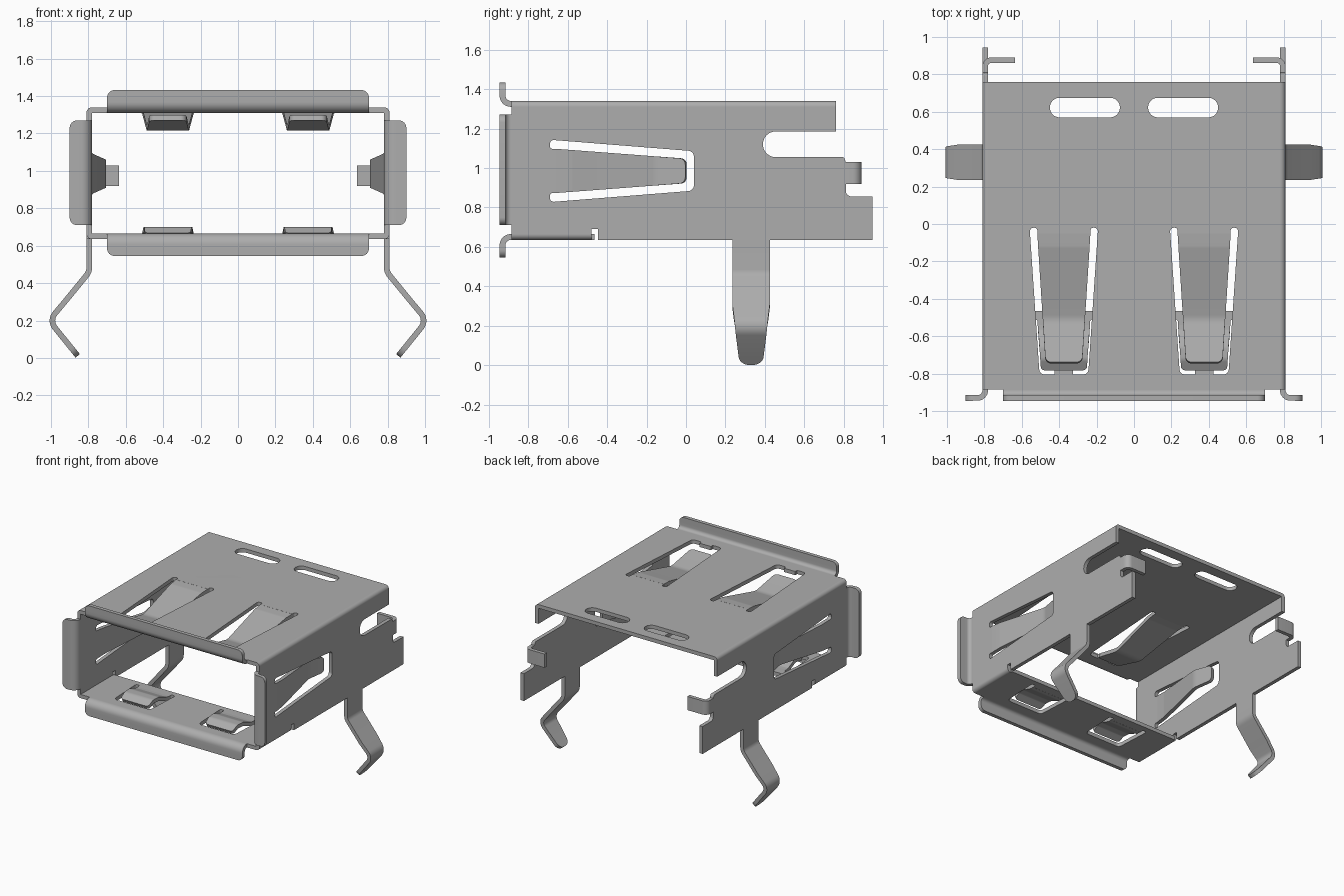
import bpy, bmesh, math
from mathutils import Vector

T = 0.03                      # sheet thickness
FRONT, BACK = -0.885, 0.76
MID = 0.985                   # height of the side spring

if "Cube" in bpy.data.objects:
    bpy.data.objects.remove(bpy.data.objects["Cube"])

steel = bpy.data.materials.new("steel grey")
steel.use_nodes = True
steel.diffuse_color = (0.42, 0.42, 0.42, 1)
steel.node_tree.nodes["Principled BSDF"].inputs["Base Color"].default_value = steel.diffuse_color


def finish(name, bm, mirror):
    bmesh.ops.remove_doubles(bm, verts=bm.verts, dist=1e-5)
    bmesh.ops.recalc_face_normals(bm, faces=bm.faces)
    mesh = bpy.data.meshes.new(name)
    bm.to_mesh(mesh)
    bm.free()
    mesh.materials.append(steel)
    mesh.polygons.foreach_set("use_smooth", [True] * len(mesh.polygons))
    mesh.set_sharp_from_angle(angle=math.radians(35))
    obj = bpy.data.objects.new(name, mesh)
    bpy.context.collection.objects.link(obj)
    if mirror:
        obj.modifiers.new("Mirror", 'MIRROR').use_mirror_merge = False
    return obj


def fillet(points, closed=True, steps=8):
    """Round each (u, v, radius) corner; a missing radius keeps it sharp."""
    out, n = [], len(points)
    for i, pt in enumerate(points):
        p = Vector(pt[:2])
        r = pt[2] if len(pt) > 2 else 0
        if r == 0 or (not closed and i in (0, n - 1)):
            out.append(p)
            continue
        e1 = Vector(points[i - 1][:2]) - p
        e2 = Vector(points[(i + 1) % n][:2]) - p
        half = e1.angle(e2) / 2
        t = min(r / math.tan(half), 0.499 * min(e1.length, e2.length)
                if closed else 0.95 * min(e1.length, e2.length))
        r = t * math.tan(half)
        d1, d2 = e1.normalized(), e2.normalized()
        c = p + (d1 + d2).normalized() * math.hypot(t, r)
        a, b = p + d1 * t - c, p + d2 * t - c
        th = a.angle(b)
        for k in range(steps + 1):
            f = k / steps
            out.append(c + (a * math.sin((1 - f) * th) + b * math.sin(f * th)) / math.sin(th))
    return out


def plate(name, loops, place, mirror=False):
    """Flat sheet from an outline and holes; place maps (u, v, w) to the model."""
    curve = bpy.data.curves.new(name, 'CURVE')
    curve.dimensions, curve.fill_mode, curve.extrude = '2D', 'BOTH', T / 2
    for loop in loops:
        pts = fillet(loop)
        spline = curve.splines.new('POLY')
        spline.points.add(len(pts) - 1)
        spline.use_cyclic_u = True
        for sp, p in zip(spline.points, pts):
            sp.co = (p.x, p.y, 0, 1)
    temp = bpy.data.objects.new(name + " curve", curve)
    mesh = temp.to_mesh()
    bm = bmesh.new()
    bm.from_mesh(mesh)
    temp.to_mesh_clear()
    bpy.data.objects.remove(temp)
    for v in bm.verts:
        v.co = place(*v.co)
    return finish(name, bm, mirror)


def strip(name, path, place, hw, tip=0.0, mirror=True):
    """Bent sheet strip along a path, with half width hw(u, v) and a rounded end."""
    pts = fillet(path, closed=False)
    cuts = [0.0] * len(pts)
    if tip:
        end = pts.pop()
        cuts.pop()
        back = (pts[-1] - end).normalized()
        for k in range(9):
            a = k / 8 * math.pi / 2
            pts.append(end + back * tip * (1 - math.sin(a)))
            cuts.append(tip * (1 - math.cos(a)))
    bm = bmesh.new()
    rings = []
    for i, p in enumerate(pts):
        d = (pts[min(i + 1, len(pts) - 1)] - pts[max(i - 1, 0)]).normalized()
        nrm = Vector((-d.y, d.x)) * T / 2
        w = max(hw(*p) - cuts[i], 0.004)
        rings.append([bm.verts.new(place(*(p + nrm * s), w * q))
                      for s, q in ((1, 1), (1, -1), (-1, -1), (-1, 1))])
    for r0, r1 in zip(rings, rings[1:]):
        for k in range(4):
            bm.faces.new((r0[k], r0[k - 1], r1[k - 1], r1[k]))
    bm.faces.new(rings[0])
    bm.faces.new(rings[-1])
    return finish(name, bm, mirror)


def spring_hole(root, end, wide, narrow, inner, notch=0.0):
    """Half-width outlines around a spring, as (along, across, radius)."""
    s = 0.03 if end > root else -0.03
    side = [(root + s, inner), (root, inner, 0.02), (root, wide, 0.02), (end, narrow, 0.03)]
    if notch:
        side += [(end, 0.05), (end - math.copysign(notch, s), 0.05)]
    return side + [(p[0], -p[1], *p[2:]) for p in reversed(side)]


def taper(a, wa, b, wb):
    def hw(u, v):
        f = min(max((u - a) / (b - a), 0), 1)
        return wa + (wb - wa) * f
    return hw


# Top sheet with two spring openings and two rounded slots
SX = 0.375
box = lambda x, y0, y1: [(-x, y0), (x, y0), (x, y1), (-x, y1)]
top_loops = [box(0.78, FRONT, BACK)]
bottom_loops = [box(0.78, FRONT, -0.465)]
for s in (-1, 1):
    hole = spring_hole(-0.02, -0.805, 0.183, 0.13, 0.142, 0.025)
    top_loops.append([(s * SX + p[1], p[0], *p[2:]) for p in hole])
    top_loops.append([(s * 0.2625 + x, y, 0.052) for x, y in
                      ((-0.187, 0.57), (0.187, 0.57), (0.187, 0.675), (-0.187, 0.675))])
    hole = spring_hole(-0.51, -0.81, 0.175, 0.16, 0.14)
    bottom_loops.append([(s * SX + p[1], p[0], *p[2:]) for p in hole])
plate("top_sheet", top_loops, lambda u, v, w: (u, v, 1.325 + w))
plate("bottom_sheet", bottom_loops, lambda u, v, w: (u, v, 0.65 + w))

# Side walls with latch notches at the back
wall = [(FRONT, 0.665), (-0.48, 0.665), (-0.48, 0.69), (-0.445, 0.69), (-0.445, 0.635),
        (0.945, 0.635), (0.945, 0.855), (0.81, 0.855, 0.03), (0.81, 0.92), (0.81, 1.03),
        (0.80, 1.055, 0.01), (0.39, 1.055, 0.064), (0.39, 1.185, 0.064), (BACK, 1.185),
        (BACK, 1.31), (FRONT, 1.31)]
hole = [(p[0], MID + p[1], *p[2:]) for p in spring_hole(-0.69, 0.04, 0.158, 0.1, 0.112)]
plate("side_wall", [wall, hole], lambda u, v, w: (0.795 + w, u, v), mirror=True)

# Rounded folds joining the sheets to the walls
for name, z0, z1, end in (("top_fold", 1.325, 1.31, BACK), ("bottom_fold", 0.65, 0.665, -0.48)):
    mid, half = (FRONT + end) / 2, (end - FRONT) / 2
    strip(name, [(0.78, z0), (0.795, z0, 0.014), (0.795, z1)],
          lambda u, v, w: (u, mid + w, v), lambda u, v: half)

# Flared lips around the mouth
for name, z0, z1 in (("top_lip", 1.325, 1.432), ("bottom_lip", 0.65, 0.545)):
    strip(name, [(FRONT, z0), (-0.93, z0, 0.042), (-0.93, z1)],
          lambda u, v, w: (w, u, v), lambda u, v: 0.70, tip=0.04, mirror=False)
strip("side_lip", [(0.795, FRONT), (0.795, -0.93, 0.042), (0.90, -0.93)],
      lambda u, v, w: (u, v, 0.99 + w), lambda u, v: 0.28, tip=0.04)

# Contact springs pressed inward from each sheet
strip("top_spring", [(-0.05, 1.325), (-0.12, 1.32, 0.1), (-0.51, 1.228, 0.12), (-0.742, 1.285)],
      lambda u, v, w: (SX + w, u, v), taper(-0.05, 0.142, -0.74, 0.098), tip=0.03)
strip("bottom_spring", [(-0.54, 0.65), (-0.57, 0.652, 0.04), (-0.66, 0.685, 0.05),
                        (-0.72, 0.685, 0.04), (-0.775, 0.655)],
      lambda u, v, w: (SX + w, u, v), taper(-0.54, 0.14, -0.775, 0.122), tip=0.02)
strip("side_spring", [(-0.66, 0.795), (-0.58, 0.79, 0.1), (-0.15, 0.717, 0.12), (0.0, 0.755)],
      lambda u, v, w: (v, u, MID + w), taper(-0.66, 0.112, 0, 0.062), tip=0.03)

# Hooked tabs at the back of the walls
strip("back_tab", [(0.795, 0.81), (0.795, 0.875, 0.03), (0.635, 0.875)],
      lambda u, v, w: (u, v, 0.975 + w), lambda u, v: 0.055)


# Bent board-lock legs
def leg_width(u, v):
    return 0.095 if v > 0.3 else 0.063 + 0.032 * max(v - 0.05, 0) / 0.25


strip("mounting_leg", [(0.795, 0.635), (0.795, 0.46, 0.07), (0.926, 0.3), (1.01, 0.2, 0.06),
                       (0.857, 0.011)],
      lambda u, v, w: (u, 0.33 + w, v), leg_width, tip=0.055)
